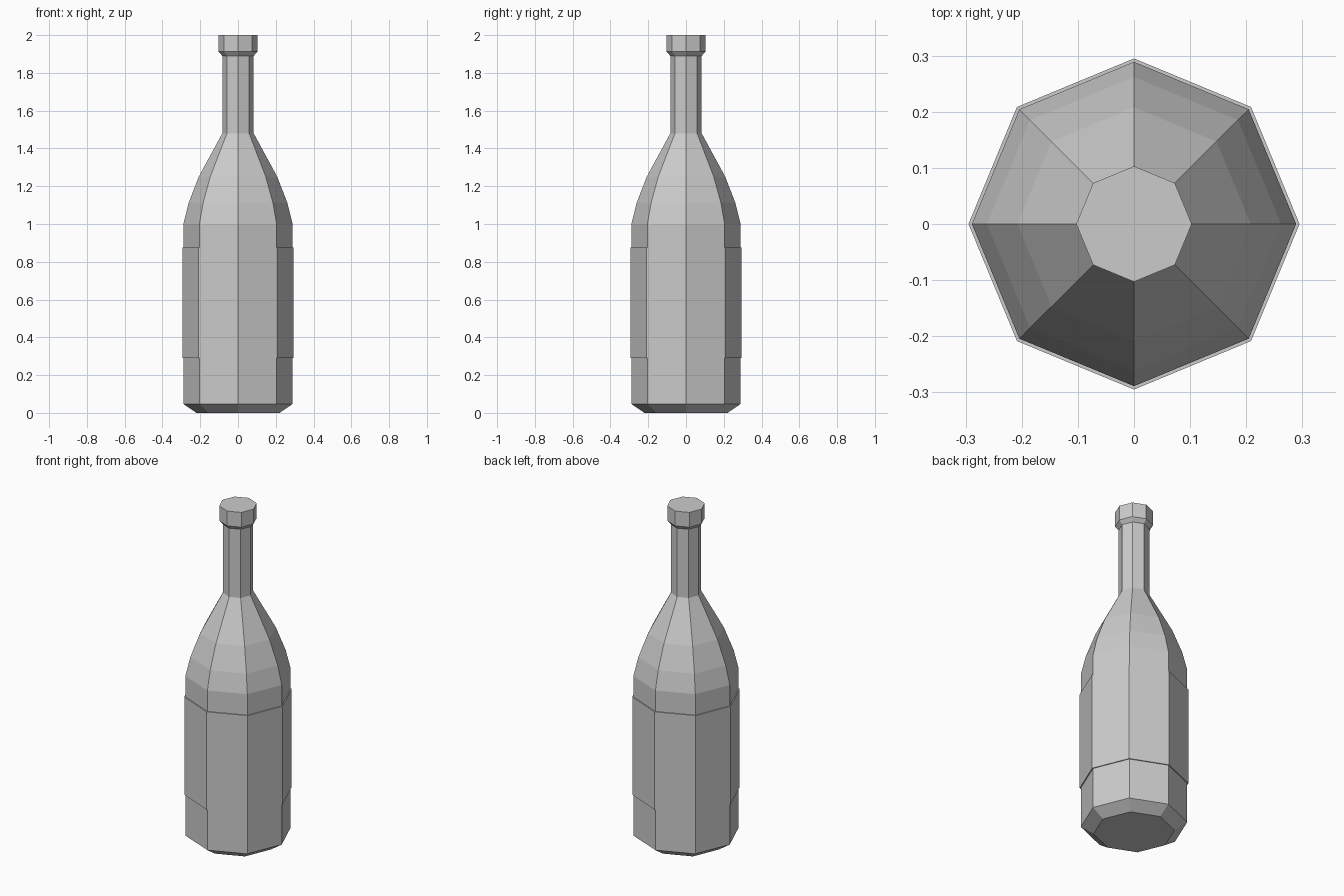
import bpy, bmesh, math

if "Cube" in bpy.data.objects:
    bpy.data.objects.remove(bpy.data.objects["Cube"])

SIDES = 8


def lathe(name, profile, cap_bottom=False, cap_top=False):
    """Spin a (radius, z) profile into a flat-faced octagonal part."""
    bm = bmesh.new()
    rings = []
    for r, z in profile:
        rings.append([bm.verts.new((r * math.cos(i * math.tau / SIDES),
                                    r * math.sin(i * math.tau / SIDES), z))
                      for i in range(SIDES)])
    for a, b in zip(rings, rings[1:]):
        for i in range(SIDES):
            j = (i + 1) % SIDES
            bm.faces.new((a[i], a[j], b[j], b[i]))
    if cap_bottom:
        bm.faces.new(rings[0][::-1])
    if cap_top:
        bm.faces.new(rings[-1])
    mesh = bpy.data.meshes.new(name)
    bm.to_mesh(mesh)
    bm.free()
    obj = bpy.data.objects.new(name, mesh)
    bpy.context.collection.objects.link(obj)
    return obj


BODY, LABEL, NECK, LIP = 0.289, 0.295, 0.083, 0.103

# Chamfered base and lower body
lathe("bottle_base", [(0.22, 0), (BODY, 0.047), (BODY, 0.29)], cap_bottom=True)

# Slightly raised label band
lathe("label_band", [(BODY, 0.29), (LABEL, 0.29), (LABEL, 0.875), (BODY, 0.875)])

# Curved shoulder running up into the neck
lathe("shoulder_and_neck", [(BODY, 0.875), (BODY, 1.0), (0.262, 1.11),
                            (0.208, 1.25), (NECK, 1.48), (NECK, 1.89)])

# Lip with chamfered underside and flat top
lathe("bottle_lip", [(NECK, 1.89), (LIP, 1.912), (LIP, 2.0)], cap_top=True)
